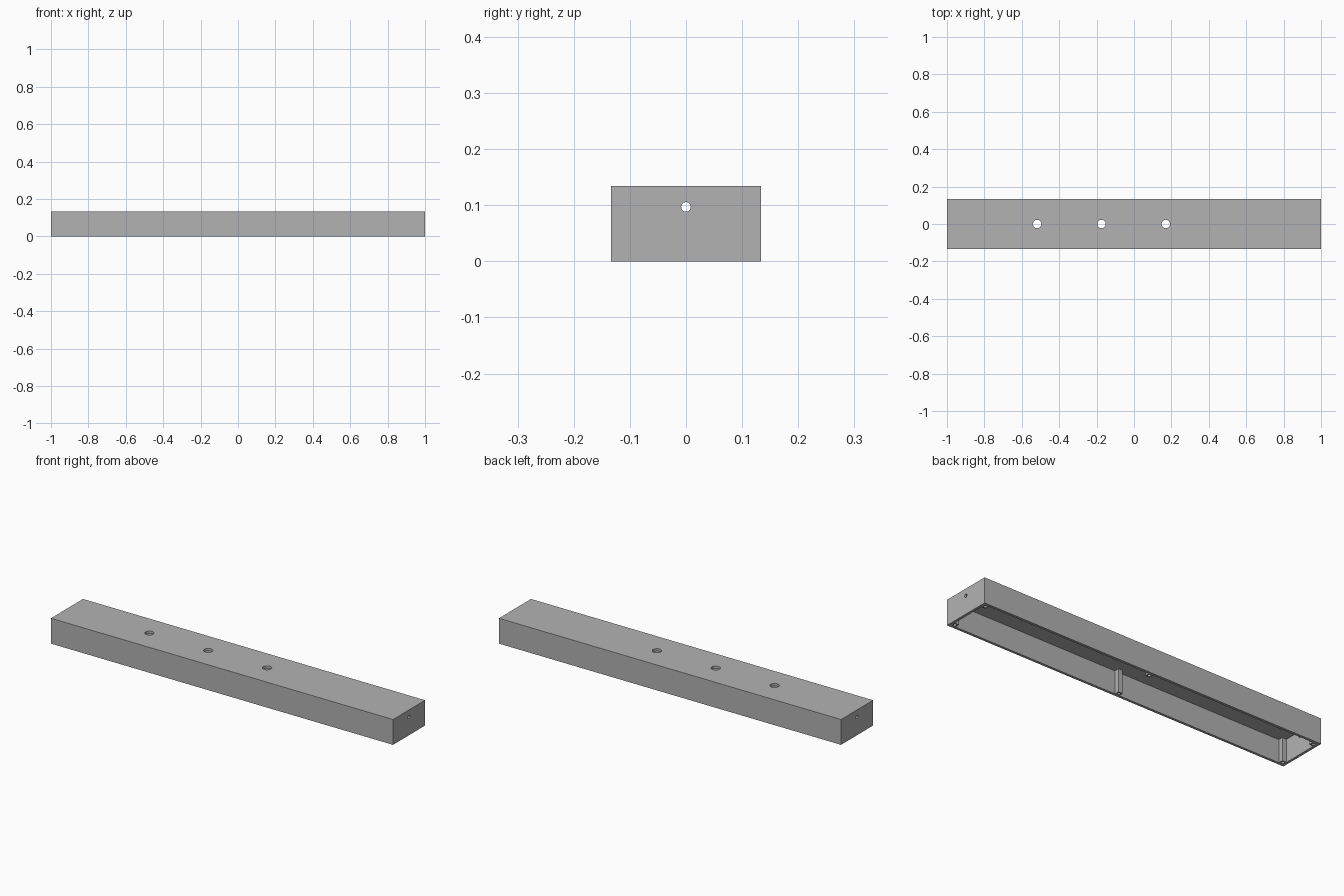
import bpy, bmesh
from math import pi
from mathutils import Matrix, Vector

if "Cube" in bpy.data.objects:
    bpy.data.objects.remove(bpy.data.objects["Cube"], do_unlink=True)

# Main sizes
HALF_X, HALF_Y, HEIGHT = 1.0, 0.1335, 0.134
WALL = 0.0133
POST = 0.025           # how far a post stands out from the inner wall
INSET = 0.0255         # screw hole distance from the outer edge

grey = bpy.data.materials.new("plain grey")
grey.use_nodes = True
colour = (0.448, 0.448, 0.448, 1)
grey.diffuse_color = colour
grey.node_tree.nodes["Principled BSDF"].inputs["Base Color"].default_value = colour


def make_object(name, bm):
    bmesh.ops.recalc_face_normals(bm, faces=bm.faces)
    mesh = bpy.data.meshes.new(name)
    bm.to_mesh(mesh)
    bm.free()
    mesh.materials.append(grey)
    obj = bpy.data.objects.new(name, mesh)
    bpy.context.collection.objects.link(obj)
    return obj


def prism(name, outline, z0, z1):
    bm = bmesh.new()
    face = bm.faces.new([bm.verts.new((x, y, z0)) for x, y in outline])
    side = bmesh.ops.extrude_face_region(bm, geom=[face])["geom"]
    tops = [v for v in side if isinstance(v, bmesh.types.BMVert)]
    bmesh.ops.translate(bm, verts=tops, vec=(0, 0, z1 - z0))
    return make_object(name, bm)


def drill(name, centre, radius, length, axis="Z"):
    turn = Matrix.Rotation(pi / 2, 4, "Y") if axis == "X" else Matrix()
    bm = bmesh.new()
    bmesh.ops.create_cone(bm, cap_ends=True, segments=32, radius1=radius, radius2=radius,
                          depth=length, matrix=Matrix.Translation(Vector(centre)) @ turn)
    return make_object(name, bm)


# Solid outer block
case = prism("enclosure", [(-HALF_X, -HALF_Y), (HALF_X, -HALF_Y),
                           (HALF_X, HALF_Y), (-HALF_X, HALF_Y)], 0, HEIGHT)

# Cavity outline, notched to leave corner posts and middle posts
ix, iy = HALF_X - WALL, HALF_Y - WALL
quarter = [(ix, iy - POST), (ix - POST, iy - POST), (ix - POST, iy),
           (POST / 2, iy), (POST / 2, iy - POST)]
half = quarter + [(-x, y) for x, y in reversed(quarter)]
outline = half + [(x, -y) for x, y in reversed(half)]
cutters = [prism("cavity_cutter", outline, -0.05, HEIGHT - WALL)]

# Three button holes in the top
for x in (-0.518, -0.174, 0.17):
    cutters.append(drill("top_hole_cutter", (x, 0, HEIGHT), 0.0225, 0.08))

# Cable hole through both ends
cutters.append(drill("end_hole_cutter", (0, 0, 0.097), 0.0085, 2.2, "X"))

# Blind screw holes in the posts
for x in (INSET - HALF_X, 0, HALF_X - INSET):
    for y in (INSET - HALF_Y, HALF_Y - INSET):
        cutters.append(drill("screw_hole_cutter", (x, y, 0), 0.008, 0.18))

for cutter in cutters:
    cutter.hide_render = True
    cut = case.modifiers.new(cutter.name, "BOOLEAN")
    cut.operation = "DIFFERENCE"
    cut.solver = "EXACT"
    cut.object = cutter

# Bake the cuts and drop the cutters
bpy.context.view_layer.update()
graph = bpy.context.evaluated_depsgraph_get()
baked = bpy.data.meshes.new_from_object(case.evaluated_get(graph))
case.modifiers.clear()
case.data = baked
baked.materials.clear()
baked.materials.append(grey)
for poly in baked.polygons:
    poly.material_index = 0
for cutter in cutters:
    bpy.data.objects.remove(cutter, do_unlink=True)

# Smooth hole walls, crisp box edges
bpy.ops.object.select_all(action="DESELECT")
case.select_set(True)
bpy.context.view_layer.objects.active = case
bpy.ops.object.shade_smooth_by_angle(angle=pi / 6)
